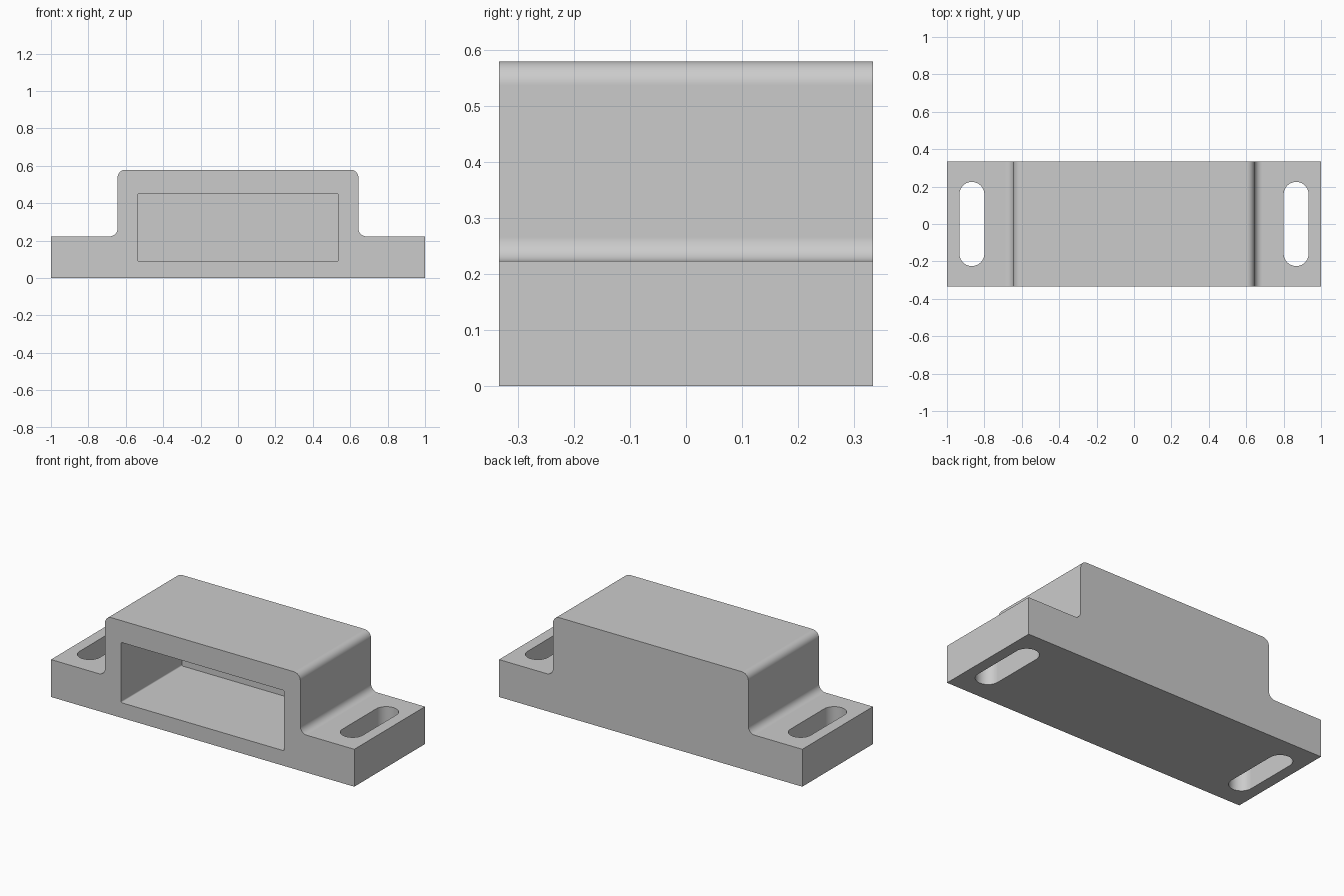
import bpy
import bmesh
from math import cos, sin, pi, radians
from mathutils import Vector

cube = bpy.data.objects.get("Cube")
if cube:
    bpy.data.objects.remove(cube, do_unlink=True)

DEPTH = 0.333       # half depth
FOOT_TOP = 0.223
TOP = 0.579
BODY = 0.644        # half width of the raised housing
FILLET = 0.042

grey = bpy.data.materials.new("plain grey")
grey.use_nodes = True
colour = (0.6, 0.6, 0.6, 1)
grey.diffuse_color = colour
grey.node_tree.nodes["Principled BSDF"].inputs["Base Color"].default_value = colour


def arc(cx, cy, r, start, end, steps=10):
    """Points on a circular arc, angles in degrees."""
    angles = [radians(start + (end - start) * i / steps) for i in range(steps + 1)]
    return [(cx + r * cos(a), cy + r * sin(a)) for a in angles]


def prism(name, outline, to_3d, shift):
    """Extrude a flat outline along a vector."""
    bm = bmesh.new()
    face = bm.faces.new([bm.verts.new(to_3d(p)) for p in outline])
    extruded = bmesh.ops.extrude_face_region(bm, geom=[face], use_keep_orig=True)
    moved = [v for v in extruded["geom"] if isinstance(v, bmesh.types.BMVert)]
    bmesh.ops.translate(bm, verts=moved, vec=Vector(shift))
    bmesh.ops.recalc_face_normals(bm, faces=bm.faces)
    mesh = bpy.data.meshes.new(name)
    bm.to_mesh(mesh)
    bm.free()
    mesh.materials.append(grey)
    obj = bpy.data.objects.new(name, mesh)
    bpy.context.collection.objects.link(obj)
    return obj


# Stepped housing with mounting feet
right = [(1, 0), (1, FOOT_TOP)]
right += arc(BODY + FILLET, FOOT_TOP + FILLET, FILLET, 270, 180)
right += arc(BODY - FILLET, TOP - FILLET, FILLET, 0, 90)
outline = right + [(-x, z) for x, z in reversed(right)]
housing = prism("housing", outline, lambda p: (p[0], -DEPTH, p[1]), (0, 2 * DEPTH, 0))

# Pocket open at the front, closed at the back
w, low, high, r = 0.538, 0.09, 0.449, 0.008
pocket = (arc(w - r, high - r, r, 0, 90, 4) + arc(r - w, high - r, r, 90, 180, 4)
          + arc(r - w, low + r, r, 180, 270, 4) + arc(w - r, low + r, r, 270, 360, 4))
cutters = [prism("pocket_cutter", pocket, lambda p: (p[0], -0.5, p[1]), (0, 0.74, 0))]

# Rounded slots through both feet
for side, label in ((1, "left"), (-1, "right")):
    x, r, reach = side * 0.867, 0.067, 0.158
    slot = arc(x, reach, r, 0, 180, 20) + arc(x, -reach, r, 180, 360, 20)
    cutters.append(prism(label + "_slot_cutter", slot, lambda p: (p[0], p[1], -0.1), (0, 0, 0.5)))

bpy.ops.object.select_all(action="DESELECT")
bpy.context.view_layer.objects.active = housing
housing.select_set(True)
for cutter in cutters:
    cutter.hide_render = True
    mod = housing.modifiers.new("cut", "BOOLEAN")
    mod.operation = "DIFFERENCE"
    mod.solver = "EXACT"
    mod.object = cutter
    bpy.ops.object.modifier_apply(modifier=mod.name)
    bpy.data.objects.remove(cutter, do_unlink=True)

# Smooth fillets, crisp corners, flat large faces
bpy.ops.object.shade_smooth_by_angle(angle=radians(30))
weighted = housing.modifiers.new("weighted normals", "WEIGHTED_NORMAL")
weighted.keep_sharp = True
